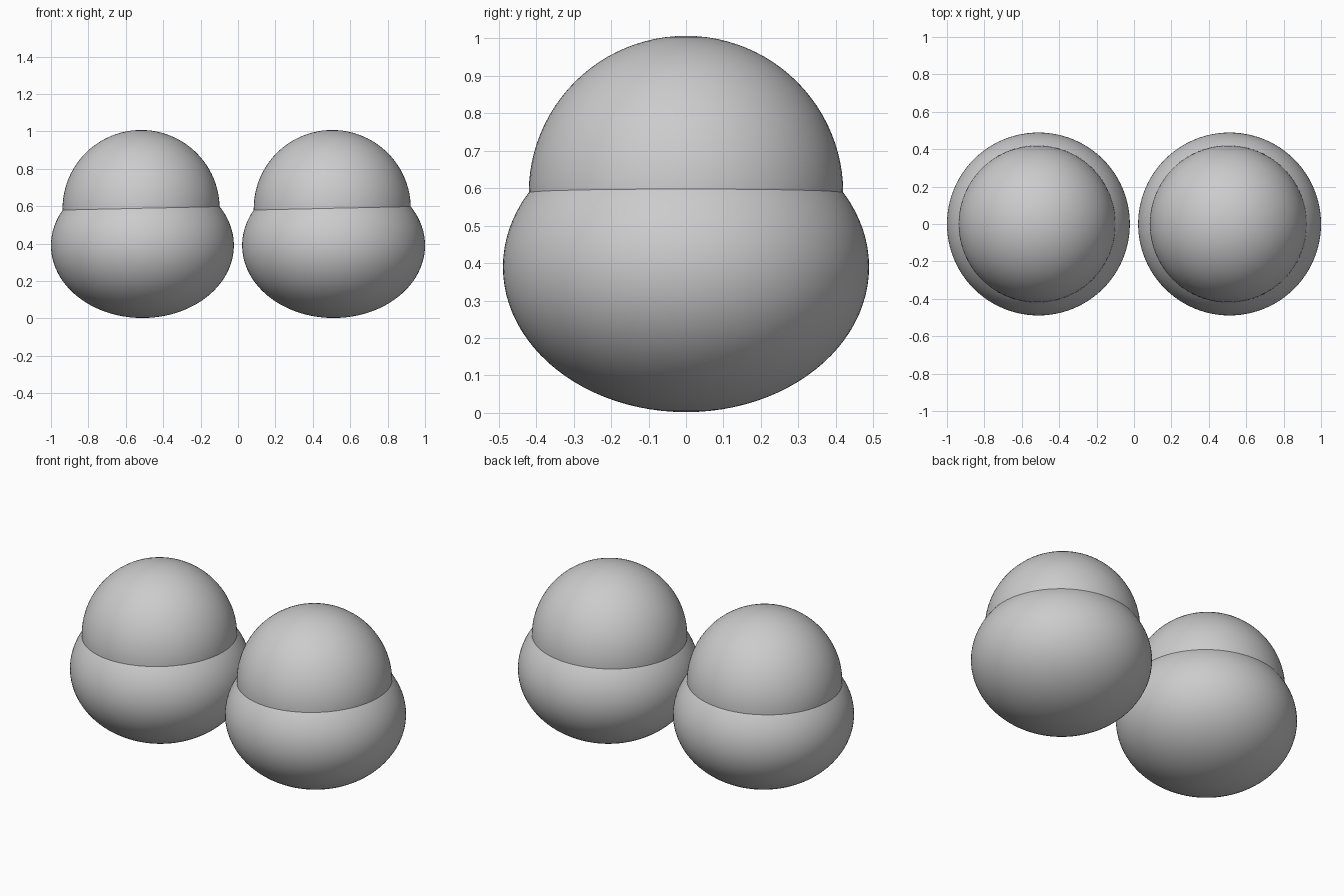
import bpy

if "Cube" in bpy.data.objects:
    bpy.data.objects.remove(bpy.data.objects["Cube"])


def ellipsoid(name, location, radii):
    bpy.ops.mesh.primitive_uv_sphere_add(segments=96, ring_count=48, radius=1, location=location)
    ob = bpy.context.object
    ob.name = name
    ob.scale = radii
    bpy.ops.object.transform_apply(location=False, rotation=False, scale=True)
    bpy.ops.object.shade_smooth()
    return ob


# Two matching stacks: squashed lower ball with a round upper ball sunk into it
for side, x in (("left", -0.511), ("right", 0.511)):
    ellipsoid(f"{side}_lower_ball", (x, 0, 0.39), (0.489, 0.489, 0.388))
    ellipsoid(f"{side}_upper_ball", (x - 0.007, 0, 0.587), (0.42, 0.42, 0.42))
